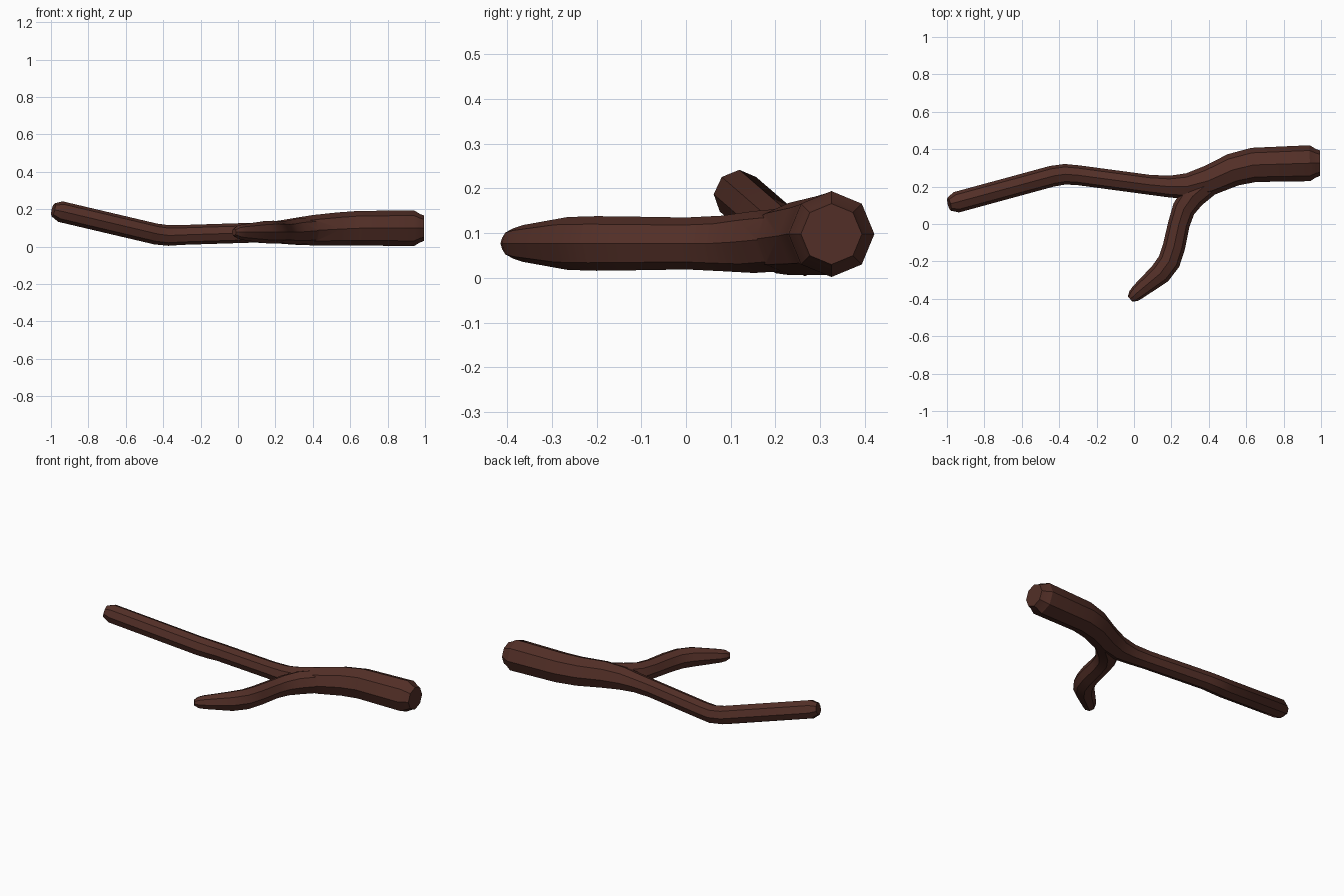
import bpy, bmesh, math
from mathutils import Vector

if "Cube" in bpy.data.objects:
    bpy.data.objects.remove(bpy.data.objects["Cube"])

bark = bpy.data.materials.new("dark brown bark")
bark.diffuse_color = (0.085, 0.028, 0.02, 1)
bark.use_nodes = True
bark.node_tree.nodes["Principled BSDF"].inputs["Base Color"].default_value = bark.diffuse_color


def limb(name, points, sides=8):
    """Sweep an octagon along (x, y, z, radius) points and cap both ends."""
    bm = bmesh.new()
    pos = [Vector(p[:3]) for p in points]
    rings = []
    for i, p in enumerate(points):
        before = (pos[i] - pos[i - 1]).normalized() if i else Vector()
        after = (pos[i + 1] - pos[i]).normalized() if i < len(pos) - 1 else Vector()
        t = (before + after).normalized()
        side = t.cross(Vector((0, 0, 1))).normalized()
        up = side.cross(t)
        rings.append([bm.verts.new(pos[i] + p[3] * (
            math.cos(a) * side + math.sin(a) * up))
            for a in (2 * math.pi * k / sides for k in range(sides))])
    for a, b in zip(rings, rings[1:]):
        for k in range(sides):
            j = (k + 1) % sides
            bm.faces.new((a[k], a[j], b[j], b[k]))
    bm.faces.new(rings[0])
    bm.faces.new(rings[-1])
    bmesh.ops.recalc_face_normals(bm, faces=bm.faces)
    me = bpy.data.meshes.new(name)
    bm.to_mesh(me)
    bm.free()
    me.materials.append(bark)
    ob = bpy.data.objects.new(name, me)
    bpy.context.collection.objects.link(ob)
    return ob


# Main limb: thick broken end on the right, thin raised end on the left
main = limb("branch", [
    (0.995, 0.325, 0.098, 0.068), (0.975, 0.325, 0.098, 0.075),
    (0.94, 0.325, 0.098, 0.096), (0.64, 0.316, 0.098, 0.092),
    (0.53, 0.29, 0.094, 0.088), (0.40, 0.232, 0.087, 0.081),
    (0.29, 0.202, 0.08, 0.07), (0.19, 0.200, 0.076, 0.058),
    (0.08, 0.210, 0.074, 0.053), (-0.30, 0.261, 0.062, 0.053),
    (-0.37, 0.266, 0.059, 0.055), (-0.44, 0.255, 0.067, 0.056),
    (-0.95, 0.116, 0.187, 0.056), (-0.988, 0.106, 0.196, 0.036),
])

# Side twig: leaves the thick part and hooks forward to a tapered tip
twig = limb("side_twig", [
    (0.48, 0.270, 0.09, 0.06), (0.39, 0.213, 0.085, 0.07),
    (0.315, 0.150, 0.08, 0.069), (0.266, 0.08, 0.077, 0.062),
    (0.240, 0.0, 0.077, 0.058), (0.214, -0.12, 0.077, 0.060),
    (0.188, -0.20, 0.077, 0.061), (0.140, -0.265, 0.077, 0.059),
    (0.02, -0.365, 0.077, 0.041), (-0.003, -0.386, 0.077, 0.034),
    (-0.021, -0.401, 0.077, 0.018),
])

# Fuse the two limbs into one surface
fuse = main.modifiers.new("fuse", 'BOOLEAN')
fuse.operation = 'UNION'
fuse.solver = 'EXACT'
fuse.object = twig
bpy.context.view_layer.objects.active = main
main.select_set(True)
bpy.ops.object.modifier_apply(modifier="fuse")
bpy.data.objects.remove(twig, do_unlink=True)
bpy.ops.object.shade_smooth_by_angle(angle=math.radians(30))
